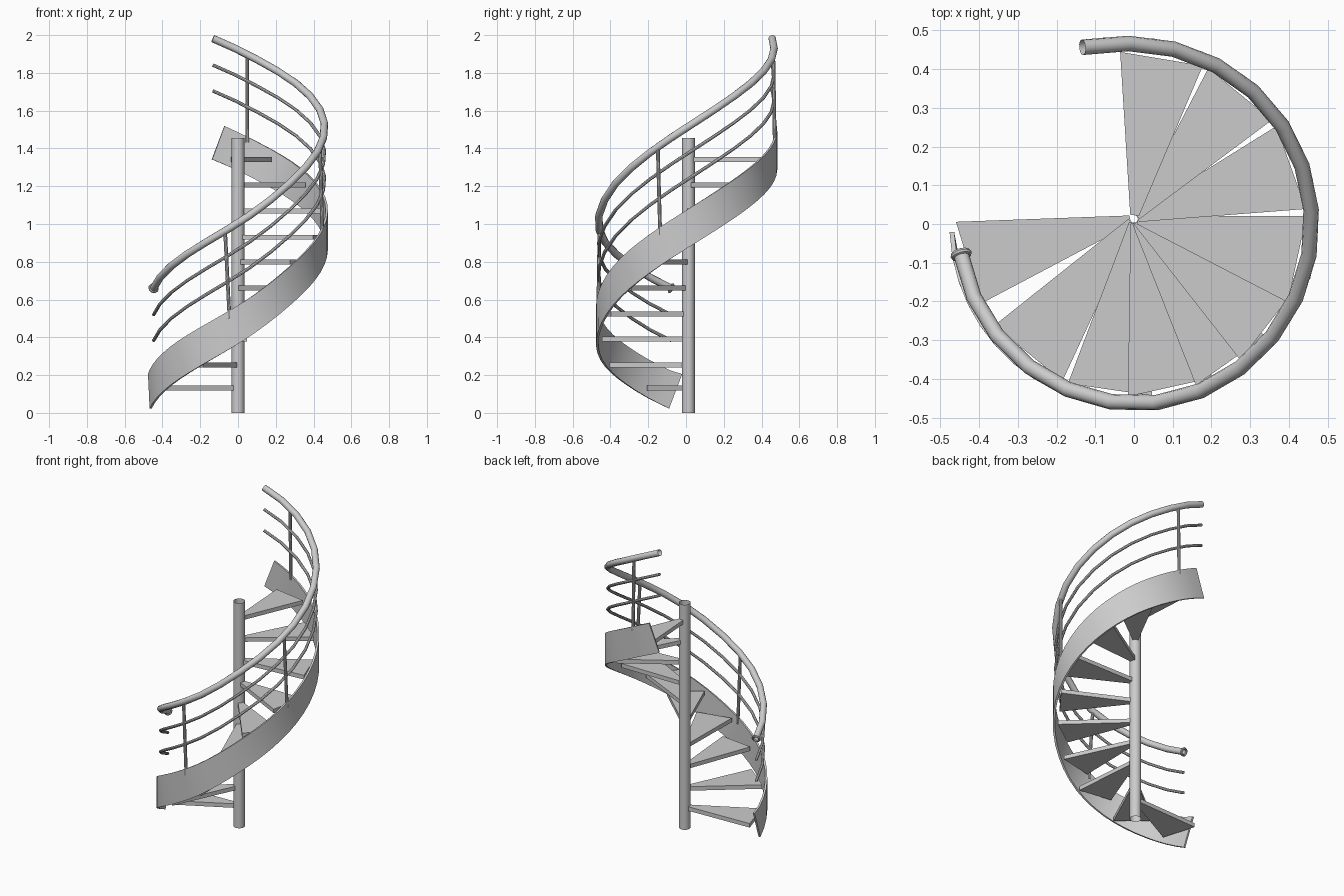
import bpy, bmesh
from math import sin, cos, radians, pi
from mathutils import Vector

if "Cube" in bpy.data.objects:
    bpy.data.objects.remove(bpy.data.objects["Cube"])

# handrail height (z) against angle in degrees, seen from above
HEIGHT = [(182, .64), (190, .66), (215, .76), (270, 1.005), (315, 1.265),
          (360, 1.508), (405, 1.73), (450, 1.922), (468, 1.988)]
# radii of handrail and stringer against angle: the spiral opens slightly at the top
RAIL_R = [(182, .453), (230, .457), (278, .465), (320, .46), (360, .459), (405, .46),
          (450, .466), (470, .478)]
STRINGER_R = [(182, .477), (360, .476), (405, .477), (450, .483), (470, .496)]
POLE_Y = .013


def curve_at(knots, a):
    n = len(knots)

    def slope(i):
        p, q = knots[max(i - 1, 0)], knots[min(i + 1, n - 1)]
        return (q[1] - p[1]) / (q[0] - p[0])
    i = 0
    while i < n - 2 and a > knots[i + 1][0]:
        i += 1
    (x0, y0), (x1, y1) = knots[i], knots[i + 1]
    h = x1 - x0
    t = (a - x0) / h
    return ((2*t**3 - 3*t*t + 1) * y0 + (t**3 - 2*t*t + t) * h * slope(i)
            + (3*t*t - 2*t**3) * y1 + (t**3 - t*t) * h * slope(i + 1))


def polar(r, a, z):
    return Vector((r * cos(radians(a)), r * sin(radians(a)), z))


def rail_point(a, drop=0):
    return polar(curve_at(RAIL_R, a), a, curve_at(HEIGHT, a) - drop)


def finish(name, bm, smooth=True):
    bmesh.ops.recalc_face_normals(bm, faces=bm.faces)
    me = bpy.data.meshes.new(name)
    bm.to_mesh(me)
    bm.free()
    ob = bpy.data.objects.new(name, me)
    bpy.context.collection.objects.link(ob)
    if smooth:
        bpy.ops.object.select_all(action='DESELECT')
        ob.select_set(True)
        bpy.context.view_layer.objects.active = ob
        bpy.ops.object.shade_smooth_by_angle(angle=radians(35))
    return ob


def bridge(bm, rings):
    for r0, r1 in zip(rings, rings[1:]):
        for k in range(len(r0)):
            m = (k + 1) % len(r0)
            bm.faces.new((r0[k], r0[m], r1[m], r1[k]))


def sweep(name, pts, radius, sides, cap=False):
    bm = bmesh.new()
    rings = []
    for i, p in enumerate(pts):
        t = (pts[min(i + 1, len(pts) - 1)] - pts[max(i - 1, 0)]).normalized()
        u = Vector((p.x, p.y, 0)).normalized()
        u = (u - t * u.dot(t)).normalized()
        v = t.cross(u)
        rings.append([bm.verts.new(p + radius * (u * cos(2*pi*k/sides) + v * sin(2*pi*k/sides)))
                      for k in range(sides)])
    bridge(bm, rings)
    if cap:
        bm.faces.new(rings[0])
        bm.faces.new(rings[-1])
    return finish(name, bm)


# central pole, an open tube
bm = bmesh.new()
bmesh.ops.create_cone(bm, cap_ends=False, segments=20, radius1=.034, radius2=.034, depth=1.455)
bmesh.ops.translate(bm, verts=bm.verts, vec=(0, POLE_Y, .7275))
finish("central_pole", bm)

# wedge treads: start angle, end angle and height of each
TREADS = [(179.3, 207.5, .132), (216, 245.5, .254), (247.5, 276, .391), (268, 297, .523),
          (291, 319.5, .661), (308, 336.5, .798), (333, 362.6, .93), (365, 394.5, 1.069),
          (397, 424.5, 1.207), (426.5, 454.6, 1.342)]
for i, (a0, a1, z) in enumerate(TREADS):
    ro = .46 if i == 0 else .446
    mid = (a0 + a1) / 2
    off = Vector((0, POLE_Y, 0))
    bm = bmesh.new()
    rings = []
    for h in (z - .013, z + .013):
        plan = (polar(.015, mid - 50, h) + off, polar(ro, a0, h),
                polar(.446, a1, h), polar(.015, mid + 50, h) + off)
        rings.append([bm.verts.new(p) for p in plan])
        bm.faces.new(rings[-1])
    bridge(bm, rings)
    finish(f"tread_{i + 1}", bm, smooth=False)

# outer stringer: helical band with ends cut square to the slope
bm = bmesh.new()
N = 36
rows = []
for i in range(N + 1):
    at = 182.5 + (458.6 - 182.5) * i / N
    ab = 191 + (466.4 - 191) * i / N
    zt, zb = curve_at(HEIGHT, at) - .436, curve_at(HEIGHT, ab) - .64
    rt, rb = curve_at(STRINGER_R, at), curve_at(STRINGER_R, ab)
    rows.append([bm.verts.new(p) for p in (polar(rb - .012, ab, zb), polar(rb, ab, zb),
                                           polar(rt, at, zt), polar(rt - .012, at, zt))])
bridge(bm, rows)
bm.faces.new(rows[0])
bm.faces.new(rows[-1])
finish("outer_stringer", bm)

# handrail and two thinner rails below it
SEG = 19
A0, A1 = 190, 466.3
for name, drop, rad, sides in (("handrail", 0, .02, 12), ("upper_mid_rail", .14, .009, 8),
                               ("lower_mid_rail", .277, .009, 8)):
    sweep(name, [rail_point(A0 + (A1 - A0) * i / SEG, drop) for i in range(SEG + 1)], rad, sides)

# rolled collar at the lower end of the handrail
bm = bmesh.new()
c = rail_point(A0)
q = (rail_point(A0 + 12) - c).to_track_quat('Z', 'Y')
M, K = 14, 8
rings = []
for j in range(M + 1):
    if j == M:
        rings.append(rings[0])
        break
    u = 2 * pi * j / M
    ring = []
    for k in range(K):
        w = 2 * pi * k / K
        r = .021 + .007 * cos(w)
        ring.append(bm.verts.new(c + q @ Vector((r * cos(u), r * sin(u), .008 * sin(w)))))
    rings.append(ring)
bridge(bm, rings)
finish("handrail_collar", bm)

# balusters, from the stringer's top edge to the handrail
for i, (ab, at) in enumerate(((264.5, 261.5), (343, 341), (444, 444))):
    top = rail_point(at)
    foot = polar(curve_at(STRINGER_R, ab) - .009, ab, top.z - .465)
    sweep(f"baluster_{i + 1}", [foot, top], .01, 10, cap=True)
